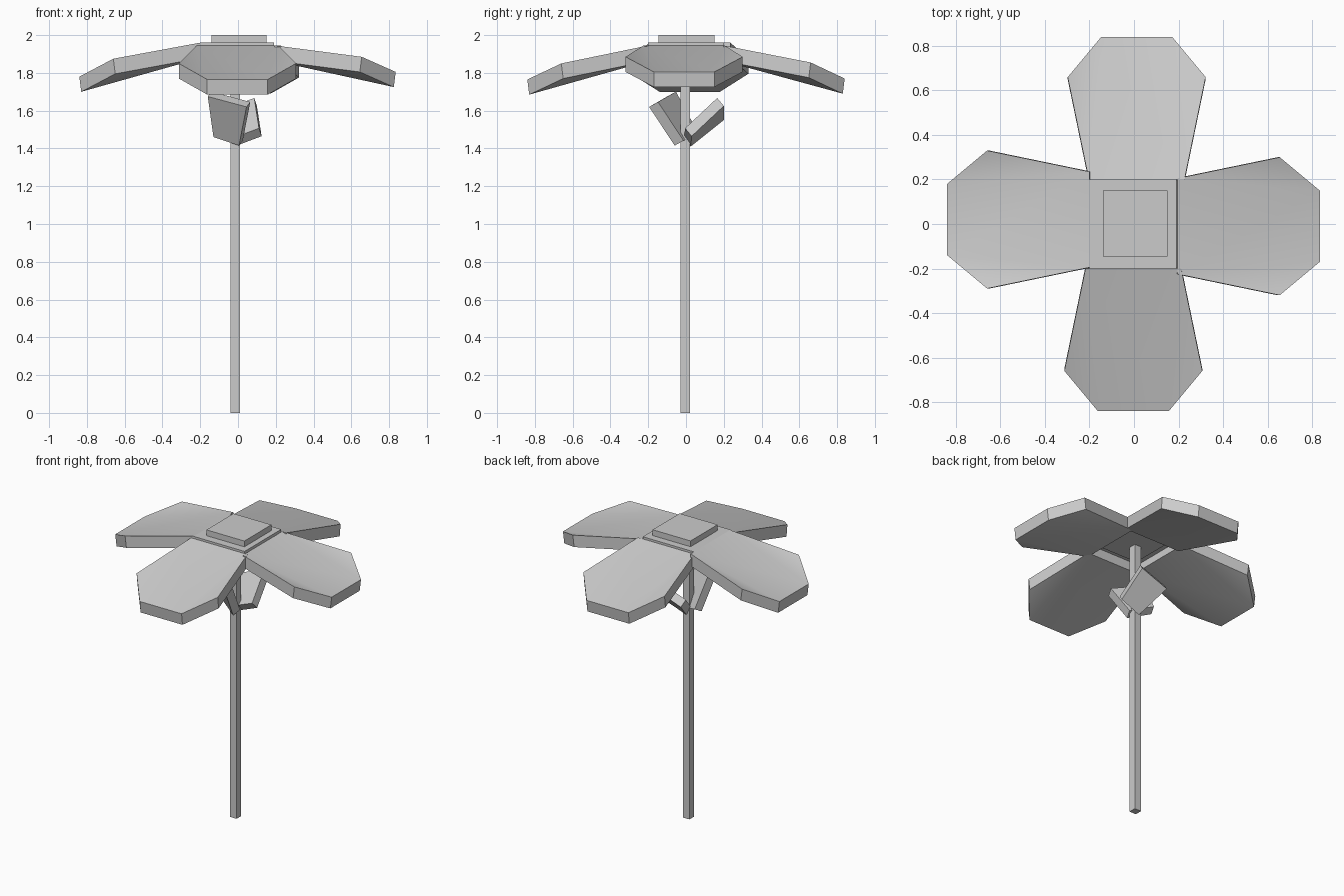
import bpy
from math import pi, radians
from mathutils import Matrix, Vector

if "Cube" in bpy.data.objects:
    bpy.data.objects.remove(bpy.data.objects["Cube"])


def make(name, verts, faces):
    mesh = bpy.data.meshes.new(name)
    mesh.from_pydata(verts, [], faces)
    mesh.update()
    ob = bpy.data.objects.new(name, mesh)
    bpy.context.collection.objects.link(ob)
    return ob


def box(name, lo, hi):
    bpy.ops.mesh.primitive_cube_add(size=1)
    ob = bpy.context.object
    ob.name = name
    lo, hi = Vector(lo), Vector(hi)
    ob.data.transform(Matrix.Translation((lo + hi) / 2) @ Matrix.Diagonal((*(hi - lo), 1)))
    return ob


def slab(name, outline, offset, caps):
    # Thick plate: an outline, its copy moved by offset, and side walls
    n = len(outline)
    top = [Vector(p) for p in outline]
    bottom = [p + Vector(offset) for p in top]
    faces = [tuple(f) for f in caps]
    faces += [tuple(i + n for i in reversed(f)) for f in caps]
    faces += [(i, i + n, (i + 1) % n + n, (i + 1) % n) for i in range(n)]
    return make(name, top + bottom, faces)


def petal(name, turn, shift, z_in, z_mid, z_tip):
    # Straight middle strip with a raised triangular wing on each side
    pts = [(0.20, -0.215, z_in), (0.66, -0.31, z_mid), (0.84, -0.16, z_tip),
           (0.84, 0.16, z_tip), (0.66, 0.31, z_mid), (0.20, 0.215, z_in)]
    ob = slab(name, pts, (-0.01, 0, -0.08), [(0, 2, 3, 5), (0, 1, 2), (3, 4, 5)])
    ob.data.transform(Matrix.Translation((*shift, 0)) @ Matrix.Rotation(turn, 4, 'Z'))
    bpy.ops.object.select_all(action='DESELECT')
    ob.select_set(True)
    bpy.context.view_layer.objects.active = ob
    bpy.ops.object.shade_smooth_by_angle(angle=radians(30))


# Stem and flower centre
box("stem", (-0.04, -0.03, 0), (0.01, 0.02, 1.92))
box("centre_plate", (-0.20, -0.20, 1.935), (0.19, 0.20, 1.96))
box("centre_cap", (-0.14, -0.145, 1.91), (0.15, 0.15, 2.0))

# Four drooping petals
petal("right_petal", 0, (-0.005, -0.01), 1.945, 1.885, 1.805)
petal("back_petal", pi / 2, (0.012, 0), 1.945, 1.855, 1.77)
petal("left_petal", pi, (0, 0.02), 1.96, 1.875, 1.78)
petal("front_petal", -pi / 2, (-0.003, 0), 1.945, 1.85, 1.765)

# Two small leaves leaning out from the stem
quad = [(0, 1, 2, 3)]
slab("front_leaf", [(-0.16, -0.10, 1.675), (-0.13, 0.015, 1.46),
                    (0.005, -0.06, 1.415), (0.045, -0.195, 1.62)],
     (0.02, 0.047, 0.026), [(3, 2, 1, 0)])
slab("back_leaf", [(0.10, 0.20, 1.625), (0.125, 0.03, 1.465),
                   (-0.02, 0.025, 1.41), (-0.10, 0.20, 1.55)],
     (-0.014, -0.035, 0.042), quad)

# Consistent outward normals
for ob in bpy.context.collection.objects:
    bpy.ops.object.select_all(action='DESELECT')
    ob.select_set(True)
    bpy.context.view_layer.objects.active = ob
    bpy.ops.object.mode_set(mode='EDIT')
    bpy.ops.mesh.select_all(action='SELECT')
    bpy.ops.mesh.normals_make_consistent(inside=False)
    bpy.ops.object.mode_set(mode='OBJECT')
